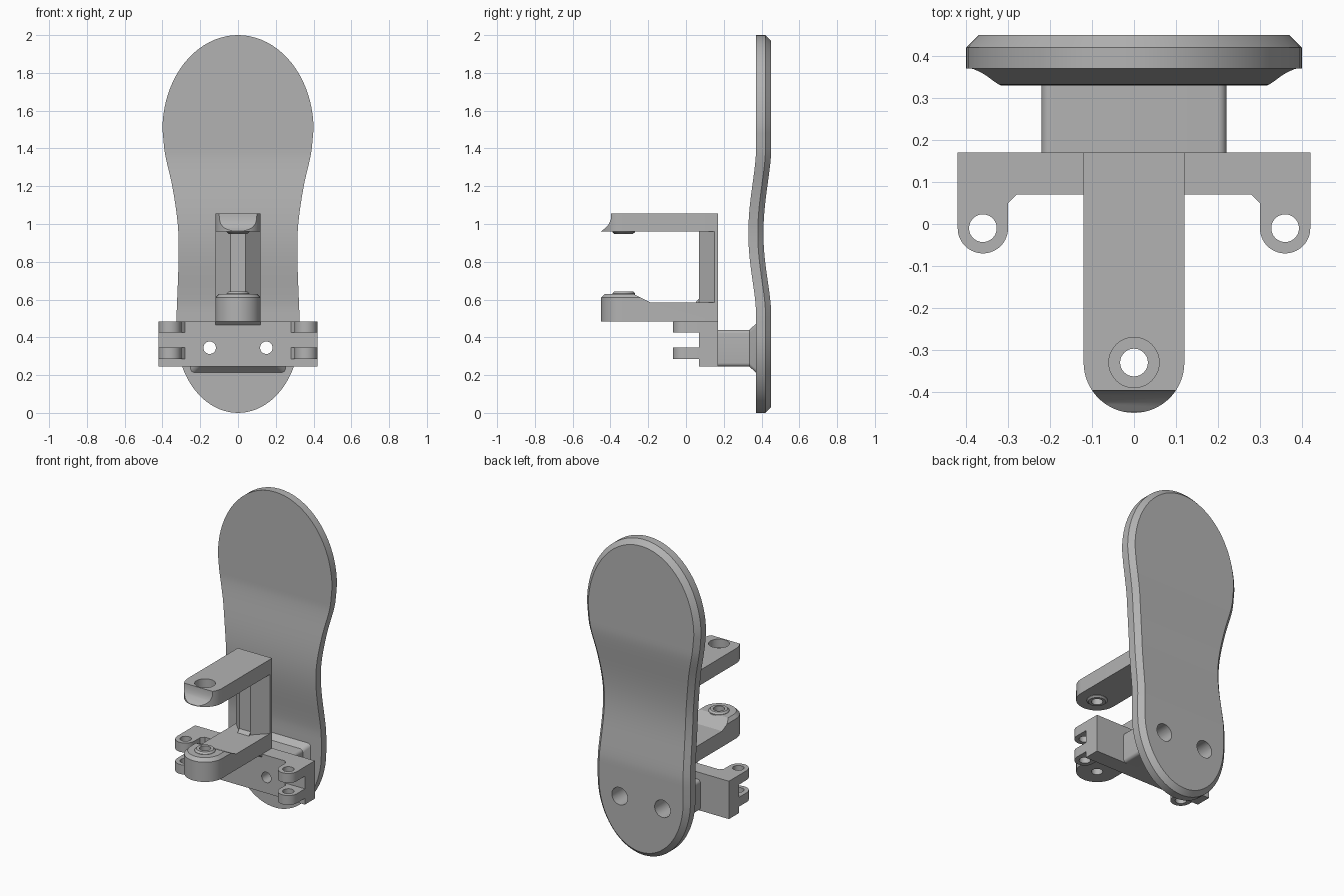
import bpy, bmesh, math
from mathutils import Vector

if "Cube" in bpy.data.objects:
    bpy.data.objects.remove(bpy.data.objects["Cube"], do_unlink=True)

grey = bpy.data.materials.new("plain grey")
grey.use_nodes = True
grey.diffuse_color = (0.45, 0.45, 0.45, 1)
grey.node_tree.nodes["Principled BSDF"].inputs["Base Color"].default_value = grey.diffuse_color


def finish(name, bm):
    bmesh.ops.remove_doubles(bm, verts=bm.verts, dist=1e-5)
    bmesh.ops.recalc_face_normals(bm, faces=bm.faces)
    mesh = bpy.data.meshes.new(name)
    bm.to_mesh(mesh)
    bm.free()
    mesh.materials.append(grey)
    obj = bpy.data.objects.new(name, mesh)
    bpy.context.collection.objects.link(obj)
    return obj


def loft(name, loops):
    """Join equal-length loops of points and cap both ends."""
    bm = bmesh.new()
    rings = [[bm.verts.new(p) for p in loop] for loop in loops]
    n = len(rings[0])
    for a, b in zip(rings, rings[1:]):
        for i in range(n):
            j = (i + 1) % n
            bm.faces.new((a[i], a[j], b[j], b[i]))
    bm.faces.new(rings[0])
    bm.faces.new(rings[-1])
    return finish(name, bm)


def place(axis, u, v, w):
    return {"x": (w, u, v), "y": (u, w, v), "z": (u, v, w)}[axis]


def prism(name, axis, pts, lo, hi):
    return loft(name, [[place(axis, u, v, w) for u, v in pts] for w in (lo, hi)])


def box(name, x, y, z):
    return prism(name, "z", [(x[0], y[0]), (x[1], y[0]), (x[1], y[1]), (x[0], y[1])], *z)


def ring(cu, cv, r, n=40):
    return [(cu + r * math.cos(2 * math.pi * i / n), cv + r * math.sin(2 * math.pi * i / n))
            for i in range(n)]


def rounded(hw, lo, hi, r, n=6):
    """Rounded rectangle centred on zero across."""
    pts = []
    for k, (u, v) in enumerate([(hw - r, hi - r), (r - hw, hi - r), (r - hw, lo + r), (hw - r, lo + r)]):
        for i in range(n + 1):
            a = math.pi / 2 * (k + i / n)
            pts.append((u + r * math.cos(a), v + r * math.sin(a)))
    return pts


def tongue(cx, cy, r, back, n=32):
    """Strip with a half-round front end."""
    arc = [math.pi * (1 + i / n) for i in range(n + 1)]
    return [(cx - r, back)] + [(cx + r * math.cos(a), cy + r * math.sin(a)) for a in arc] + [(cx + r, back)]


def combine(obj, other, op="DIFFERENCE"):
    mod = obj.modifiers.new("cut", "BOOLEAN")
    mod.operation, mod.solver, mod.object = op, "EXACT", other
    bpy.context.view_layer.update()
    deps = bpy.context.evaluated_depsgraph_get()
    mesh = bpy.data.meshes.new_from_object(obj.evaluated_get(deps))
    obj.modifiers.clear()
    obj.data = mesh
    bpy.data.objects.remove(other, do_unlink=True)


def drill(obj, axis, u, v, r, lo, hi):
    combine(obj, prism("drill", axis, ring(u, v, r), lo, hi))


# Foot plate: outline rounded at both ends, arched in the middle
def front_y(z):
    if 0.55 < z < 1.37:
        t = (z - 0.55) / 0.4 if z < 0.95 else (1.37 - z) / 0.42
        return 0.37 - 0.04 * math.sin(t * math.pi / 2) ** 1.4
    return 0.37


waist = [(0.325, 0.42), (0.325, 0.52), (0.318, 0.7), (0.314, 0.85), (0.319, 1.0),
         (0.348, 1.2), (0.386, 1.37), (0.40, 1.5)]
side = [(0.325 * math.sin(a), 0.42 - 0.42 * math.cos(a))
        for a in (math.pi / 2 * i / 20 for i in range(20))]
for i in range(len(waist) - 1):
    p = [Vector(waist[min(max(i + k, 0), len(waist) - 1)]) for k in (-1, 0, 1, 2)]
    m0 = (p[2] - p[0]) / max(p[2].y - p[0].y, 1e-6)
    m1 = (p[3] - p[1]) / max(p[3].y - p[1].y, 1e-6)
    h = p[2].y - p[1].y
    for k in range(6):
        t = k / 6
        x = ((2 * t**3 - 3 * t**2 + 1) * p[1].x + (t**3 - 2 * t**2 + t) * h * m0.x
             + (3 * t**2 - 2 * t**3) * p[2].x + (t**3 - t**2) * h * m1.x)
        side.append((x, p[1].y + t * h))
side += [(0.40 * math.cos(a), 1.5 + 0.5 * math.sin(a))
         for a in (math.pi / 2 * i / 20 for i in range(21))]

inset = []
for i, (x, z) in enumerate(side):
    a, b = side[max(i - 1, 0)], side[min(i + 1, len(side) - 1)]
    d = Vector((b[0] - a[0], b[1] - a[1])).normalized()
    if i in (0, len(side) - 1):
        d = Vector((1 if i == 0 else -1, 0))
    inset.append((max(x - 0.03 * d.y, 0), z + 0.03 * d.x))

bm = bmesh.new()
layers = []
for pts, depth in ((side, 0), (side, 0.05), (inset, 0.08)):
    layers.append([[bm.verts.new((s * x, front_y(z) + depth, z)) for x, z in pts] for s in (1, -1)])


def skin(a, b):
    for i in range(len(a) - 1):
        bm.faces.new((a[i], a[i + 1], b[i + 1], b[i]))


skin(*layers[0])
skin(*layers[2])
for lower, upper in zip(layers, layers[1:]):
    for s in (0, 1):
        skin(lower[s], upper[s])
bmesh.ops.dissolve_degenerate(bm, dist=1e-5, edges=bm.edges)
foot_plate = finish("foot_plate", bm)

# Mount block flaring out into the plate
flare = [[(x, y, z) for x, z in rounded(hw, lo, hi, 0.02)]
         for y, hw, lo, hi in ((0.16, 0.22, 0.245, 0.44), (0.335, 0.22, 0.245, 0.44), (0.375, 0.255, 0.21, 0.475))]
mount_block = loft("mount_block", flare)

# Hinge bar with four lugs
hinge_bar = box("hinge_bar", (-0.42, 0.42), (0.07, 0.17), (0.245, 0.485))
for s in (1, -1):
    for z in (0.285, 0.425):
        lug = prism("lug", "z", tongue(s * 0.36, -0.01, 0.06, 0.1), z, z + 0.06)
        gusset = prism("gusset", "z", [(s * 0.28, 0.07), (s * 0.30, 0.05), (s * 0.32, 0.05),
                                       (s * 0.32, 0.09), (s * 0.28, 0.09)], z, z + 0.06)
        combine(lug, gusset, "UNION")
        combine(hinge_bar, lug, "UNION")
    drill(hinge_bar, "z", s * 0.36, -0.01, 0.033, 0.2, 0.6)

# Screw holes, wide at the back of the plate
for s in (1, -1):
    for part in (hinge_bar, mount_block):
        drill(part, "y", s * 0.15, 0.345, 0.033, 0, 0.5)
    for part in (mount_block, foot_plate):
        drill(part, "y", s * 0.15, 0.345, 0.055, 0.25, 0.5)

# Lower arm with a raised, chamfered boss and pad
lower_arm = loft("lower_arm", [[(x, y, z) for x, y in tongue(0, -0.33, r, 0.17)]
                               for z, r in ((0.485, 0.12), (0.61, 0.12), (0.63, 0.10))])
combine(lower_arm, prism("trim", "x", [(-0.28, 0.64), (-0.28, 0.63), (-0.19, 0.585),
                                       (0.3, 0.585), (0.3, 0.64)], -0.3, 0.3))
combine(lower_arm, loft("pad", [[(x, y, z) for x, y in ring(0, -0.33, r)]
                                for z, r in ((0.6, 0.06), (0.632, 0.06), (0.643, 0.05))]), "UNION")
drill(lower_arm, "z", 0, -0.33, 0.033, 0.4, 0.7)
arm_brace = prism("arm_brace", "x", [(0.05, 0.485), (0.07, 0.465), (0.08, 0.485)], -0.12, 0.12)

# Upper arm with a scooped tip, wide recess and pad underneath
upper_arm = prism("upper_arm", "z", tongue(0, -0.33, 0.12, 0.17), 0.96, 1.055)
scoop = [(-0.5, 0.963), (-0.447, 0.963), (-0.425, 0.98), (-0.408, 1.0), (-0.398, 1.025),
         (-0.395, 1.1), (-0.5, 1.1)]
combine(upper_arm, prism("scoop", "x", scoop, -0.3, 0.3))
combine(upper_arm, loft("pad", [[(x, y, z) for x, y in ring(0, -0.33, r)]
                                for z, r in ((0.948, 0.05), (0.957, 0.06), (0.98, 0.06))]), "UNION")
drill(upper_arm, "z", 0, -0.33, 0.033, 0.9, 1.2)
drill(upper_arm, "z", 0, -0.33, 0.06, 1.0, 1.2)

# Tapered column joining the arms
section = [(-0.12, 0.17), (-0.12, 0.15), (-0.04, 0.07), (0.04, 0.07), (0.12, 0.15), (0.12, 0.17)]
column = prism("column", "z", section, 0.58, 0.965)
column_foot = prism("column_foot", "x", [(0.05, 0.584), (0.075, 0.61), (0.075, 0.584)], -0.04, 0.04)

for obj in bpy.context.collection.objects:
    obj.select_set(obj.type == "MESH")
bpy.context.view_layer.objects.active = foot_plate
bpy.ops.object.shade_smooth_by_angle(angle=math.radians(25))
